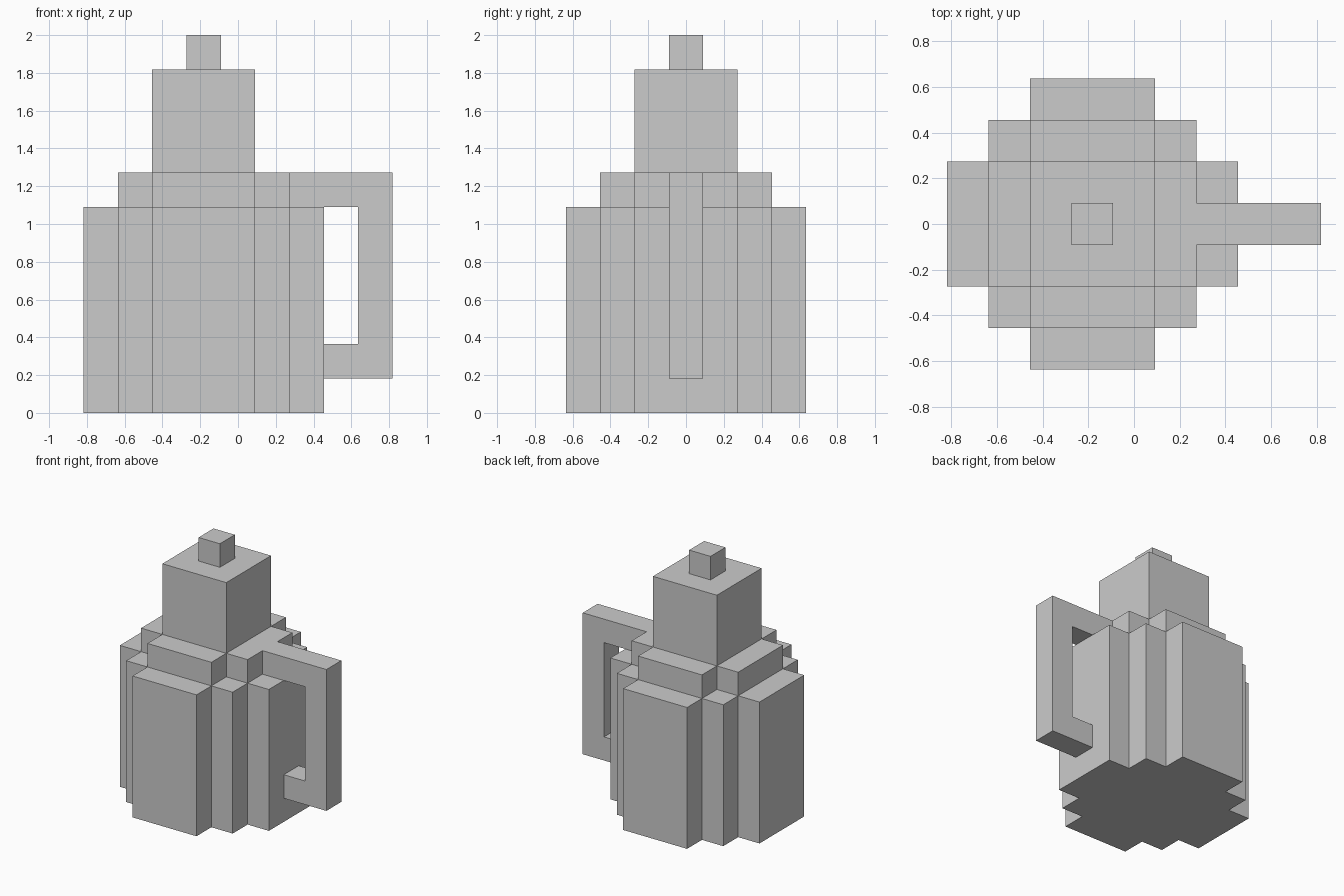
import bpy, bmesh
from mathutils import Vector

if "Cube" in bpy.data.objects:
    bpy.data.objects.remove(bpy.data.objects["Cube"])

U = 2 / 11      # edge length of one block unit
AXIS_X = -1     # the vessel's axis sits one unit left of centre


def extrude_profile(name, points, direction):
    """Solid made by sweeping a closed outline (in block units) along a vector."""
    bm = bmesh.new()
    face = bm.faces.new([bm.verts.new(Vector(p) * U) for p in points])
    swept = bmesh.ops.extrude_face_region(bm, geom=[face])["geom"]
    verts = [g for g in swept if isinstance(g, bmesh.types.BMVert)]
    bmesh.ops.translate(bm, verts=verts, vec=Vector(direction) * U)
    bmesh.ops.recalc_face_normals(bm, faces=bm.faces)
    mesh = bpy.data.meshes.new(name)
    bm.to_mesh(mesh)
    bm.free()
    obj = bpy.data.objects.new(name, mesh)
    bpy.context.collection.objects.link(obj)
    return obj


def stepped_tier(name, quarter, z0, z1):
    """Stepped block outline, mirrored from one quarter, between two heights."""
    half = quarter + [(-x, y) for x, y in reversed(quarter)]
    outline = half + [(x, -y) for x, y in reversed(half)]
    points = [(x + AXIS_X, y, z0) for x, y in outline]
    return extrude_profile(name, points, (0, 0, z1 - z0))


# Vessel, from the wide body up to the lid knob
stepped_tier("body", [(3.5, 1.5), (2.5, 1.5), (2.5, 2.5), (1.5, 2.5), (1.5, 3.5)], 0, 6)
stepped_tier("shoulder", [(2.5, 1.5), (1.5, 1.5), (1.5, 2.5)], 6, 7)
stepped_tier("neck", [(1.5, 1.5)], 7, 10)
stepped_tier("lid_knob", [(0.5, 0.5)], 10, 11)

# Handle: one C-shaped outline joining shoulder and lower body
handle = [(1.5, 7), (4.5, 7), (4.5, 1), (2.5, 1), (2.5, 2), (3.5, 2), (3.5, 6), (1.5, 6)]
extrude_profile("handle", [(x, -0.5, z) for x, z in handle], (0, 1, 0))
